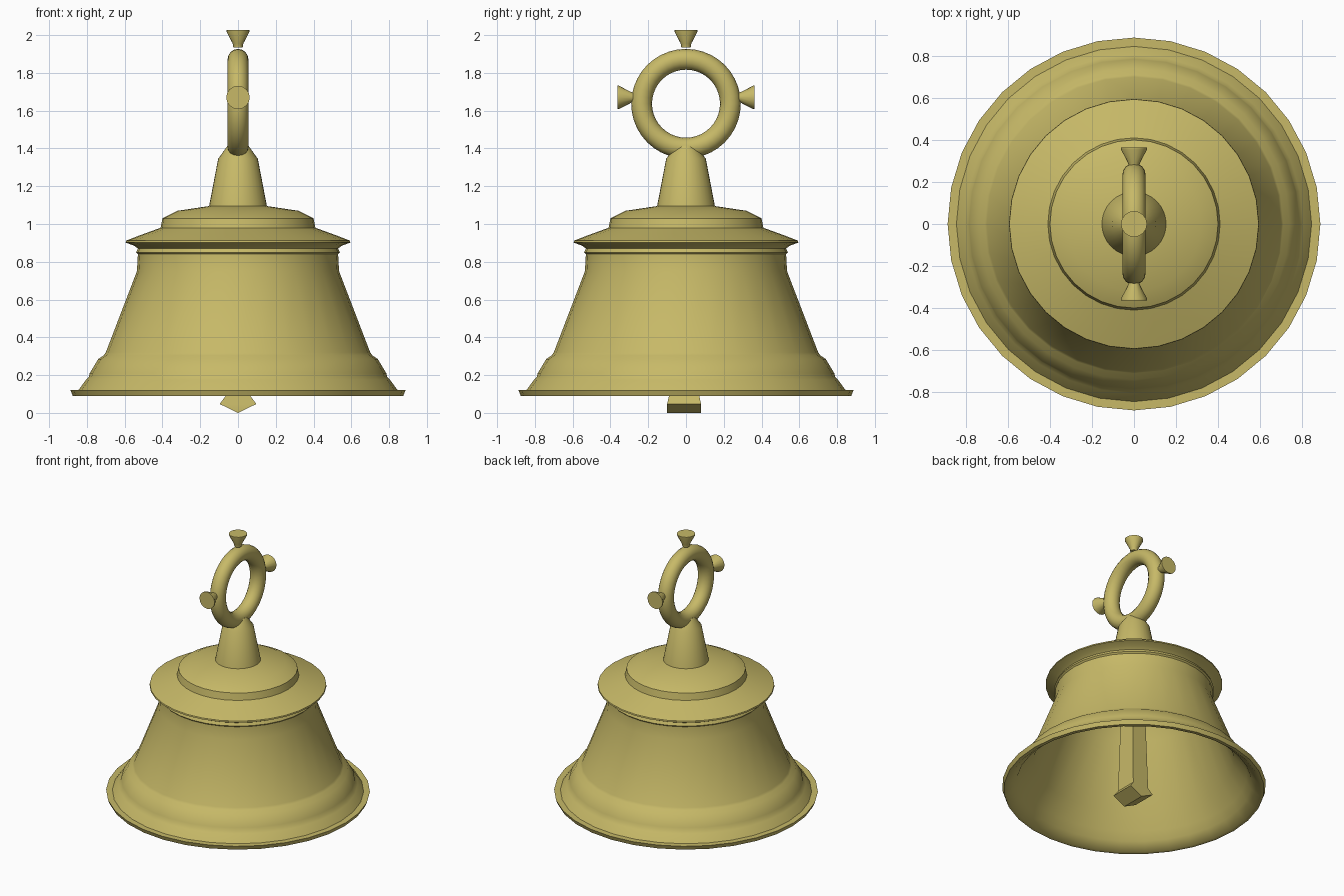
import bpy, bmesh, math
from mathutils import Matrix, Vector

cube = bpy.data.objects.get("Cube")
if cube:
    bpy.data.objects.remove(cube, do_unlink=True)

brass = bpy.data.materials.new("aged brass")
brass.use_nodes = True
COLOUR = (0.57, 0.485, 0.137, 1)
brass.diffuse_color = COLOUR
brass.node_tree.nodes["Principled BSDF"].inputs["Base Color"].default_value = COLOUR


def finish(name, bm, angle=40):
    """Turn a bmesh into a shaded brass object."""
    bmesh.ops.recalc_face_normals(bm, faces=bm.faces)
    mesh = bpy.data.meshes.new(name)
    bm.to_mesh(mesh)
    bm.free()
    mesh.materials.append(brass)
    obj = bpy.data.objects.new(name, mesh)
    bpy.context.collection.objects.link(obj)
    bpy.ops.object.select_all(action="DESELECT")
    obj.select_set(True)
    bpy.context.view_layer.objects.active = obj
    bpy.ops.object.shade_smooth_by_angle(angle=math.radians(angle))
    return obj


def lathe(name, profile, sides=32, matrix=Matrix(), angle=40):
    """Revolve (radius, height) points about z."""
    bm = bmesh.new()
    verts = [bm.verts.new((r, 0, z)) for r, z in profile]
    edges = [bm.edges.new(pair) for pair in zip(verts, verts[1:])]
    bmesh.ops.spin(bm, geom=verts + edges, cent=(0, 0, 0), axis=(0, 0, 1),
                   angle=math.tau, steps=sides, use_merge=True)
    bmesh.ops.remove_doubles(bm, verts=bm.verts, dist=0.0005)
    bm.transform(matrix)
    return finish(name, bm, angle)


# Bell shell: inside wall first, then lip, outer wall and shoulder flange
inside = [(0, 0.85), (0.45, 0.85), (0.505, 0.75), (0.675, 0.31),
          (0.76, 0.2), (0.79, 0.14), (0.85, 0.09)]
outside = [(0.875, 0.09), (0.887, 0.12), (0.845, 0.12), (0.805, 0.175),
           (0.79, 0.19), (0.785, 0.21), (0.74, 0.285), (0.71, 0.305),
           (0.70, 0.32), (0.535, 0.75), (0.53, 0.84), (0.54, 0.85),
           (0.53, 0.87), (0.55, 0.885), (0.595, 0.902), (0.593, 0.912),
           (0.52, 0.94), (0.41, 0.98), (0.40, 1.03), (0.32, 1.07),
           (0.153, 1.095), (0.105, 1.345), (0.055, 1.415), (0, 1.415)]
lathe("bell_shell", inside + outside)

# Hanging ring, standing in the y-z plane
RING_Z, RING_R, TUBE_R = 1.637, 0.235, 0.055
bm = bmesh.new()
tube = bmesh.ops.create_circle(bm, radius=TUBE_R, segments=16)["verts"]
bm.transform(Matrix.Translation((0, RING_R, 0)))
bmesh.ops.spin(bm, geom=tube + bm.edges[:], cent=(0, 0, 0), axis=(1, 0, 0),
               angle=math.tau, steps=40, use_merge=True)
bmesh.ops.remove_doubles(bm, verts=bm.verts, dist=0.0005)
bm.transform(Matrix.Translation((0, 0, RING_Z)))
finish("hanging_ring", bm)

# Flared studs on the top and both sides of the ring
stud = [(0, 0.27), (0.025, 0.27), (0.028, 0.29), (0.062, 0.355), (0.062, 0.363), (0, 0.363)]
for name, turn in (("top_stud", 0), ("front_stud", 90), ("back_stud", -90)):
    height = RING_Z + (0.028 if turn == 0 else 0.033)
    place = Matrix.Translation((0, 0, height)) @ Matrix.Rotation(math.radians(turn), 4, "X")
    lathe(name, stud, 16, place)

# Clapper: square tapering rod ending in a flared wedge with its ridge along y
bm = bmesh.new()
rings = []
for half_x, half_y, z in ((0.052, 0.055, 0.87), (0.065, 0.08, 0.09), (0.097, 0.09, 0.047)):
    rings.append([bm.verts.new((sx * half_x, sy * half_y - 0.01, z))
                  for sx, sy in ((-1, -1), (1, -1), (1, 1), (-1, 1))])
for low, high in zip(rings, rings[1:]):
    for i in range(4):
        j = (i + 1) % 4
        bm.faces.new((low[i], low[j], high[j], high[i]))
bm.faces.new(rings[0])
a, b, c, d = rings[-1]
front, back = (bm.verts.new((0, y, 0)) for y in (-0.1, 0.08))
for corners in ((a, b, front), (c, d, back), (a, front, back, d), (b, c, back, front)):
    bm.faces.new(corners)
finish("clapper", bm, 30)
